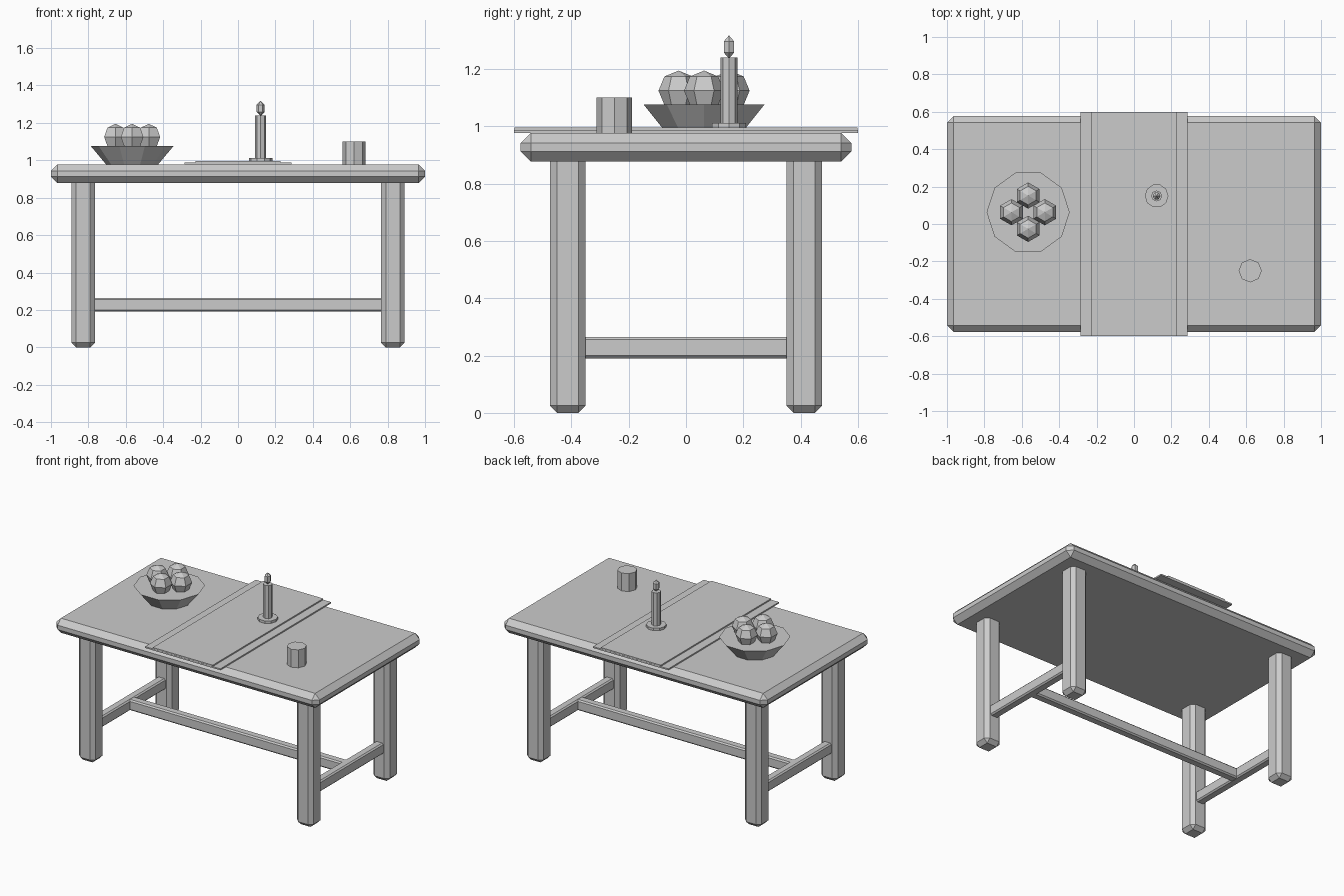
import bpy, bmesh
from math import sin, cos, pi

if "Cube" in bpy.data.objects:
    bpy.data.objects.remove(bpy.data.objects["Cube"])


def finish(bm, name):
    bmesh.ops.recalc_face_normals(bm, faces=bm.faces[:])
    mesh = bpy.data.meshes.new(name)
    bm.to_mesh(mesh)
    bm.free()
    obj = bpy.data.objects.new(name, mesh)
    bpy.context.collection.objects.link(obj)
    return obj


def box(name, center, size, bevel=0.0):
    """Box with chamfered edges."""
    bm = bmesh.new()
    bmesh.ops.create_cube(bm, size=1)
    bmesh.ops.scale(bm, vec=size, verts=bm.verts)
    bmesh.ops.translate(bm, vec=center, verts=bm.verts)
    if bevel:
        bmesh.ops.bevel(bm, geom=bm.edges[:], offset=bevel, segments=1,
                        profile=0.5, affect='EDGES')
    return finish(bm, name)


def lathe(name, x, y, profile, sides, turn=0.0):
    """Faceted solid of revolution from (radius, z) points; radius 0 makes a pole."""
    bm = bmesh.new()
    rings = []
    for r, z in profile:
        n = sides if r else 1
        rings.append([bm.verts.new((x + r * cos(turn + 2 * pi * i / sides),
                                    y + r * sin(turn + 2 * pi * i / sides), z))
                      for i in range(n)])
    for a, b in zip(rings, rings[1:]):
        for i in range(sides):
            j = (i + 1) % sides
            quad = [a[i % len(a)], a[j % len(a)], b[j % len(b)], b[i % len(b)]]
            bm.faces.new(list(dict.fromkeys(quad)))
    for ring in (rings[0], rings[-1]):
        if len(ring) > 1:
            bm.faces.new(ring)
    return finish(bm, name)


# Table top
TOP = 0.978
box("table_top", (0, 0, 0.928), (2.0, 1.154, 0.1), 0.035)

# Legs and side stretchers
LX, LY = 0.8275, 0.413
for sx, side in ((-1, "left"), (1, "right")):
    for sy, end in ((-1, "front"), (1, "back")):
        box(f"{end}_{side}_leg", (sx * LX, sy * LY, 0.4575),
            (0.125, 0.125, 0.915), 0.025)
    box(f"{side}_stretcher", (sx * LX, 0, 0.228), (0.06, 0.74, 0.075), 0.009)
box("long_stretcher", (0, 0, 0.228), (2 * LX, 0.06, 0.073), 0.009)

# Table runner: wide border layer with a narrower layer on it
box("runner_border", (0, 0, TOP + 0.004), (0.572, 1.2, 0.01))
box("runner_centre", (0, 0, TOP + 0.010), (0.455, 1.198, 0.016))

# Fruit bowl
BX, BY = -0.566, 0.063
lathe("bowl", BX, BY, [(0.139, TOP), (0.222, 1.077)], 10)

# Fruit: four six-sided balls
R, FZ = 0.07, 1.125
ball = [(0 if k in (0, 4) else R * sin(pi * k / 4), FZ - R * cos(pi * k / 4))
        for k in range(5)]
for k in range(4):
    lathe(f"fruit_{k + 1}", BX + 0.089 * cos(k * pi / 2),
          BY + 0.089 * sin(k * pi / 2), ball, 6, pi / 6)

# Candle on its dish
CX, CY = 0.121, 0.15
lathe("candle_dish", CX, CY, [(0.063, 0.99), (0.063, 1.013)], 10)
lathe("candle", CX, CY, [(0.029, 1.01), (0.029, 1.24)], 8)
lathe("flame", CX, CY, [(0, 1.237), (0.021, 1.258), (0.021, 1.297), (0, 1.318)], 6)

# Cup
lathe("cup", 0.621, -0.25, [(0.062, TOP), (0.062, 1.101)], 8)
